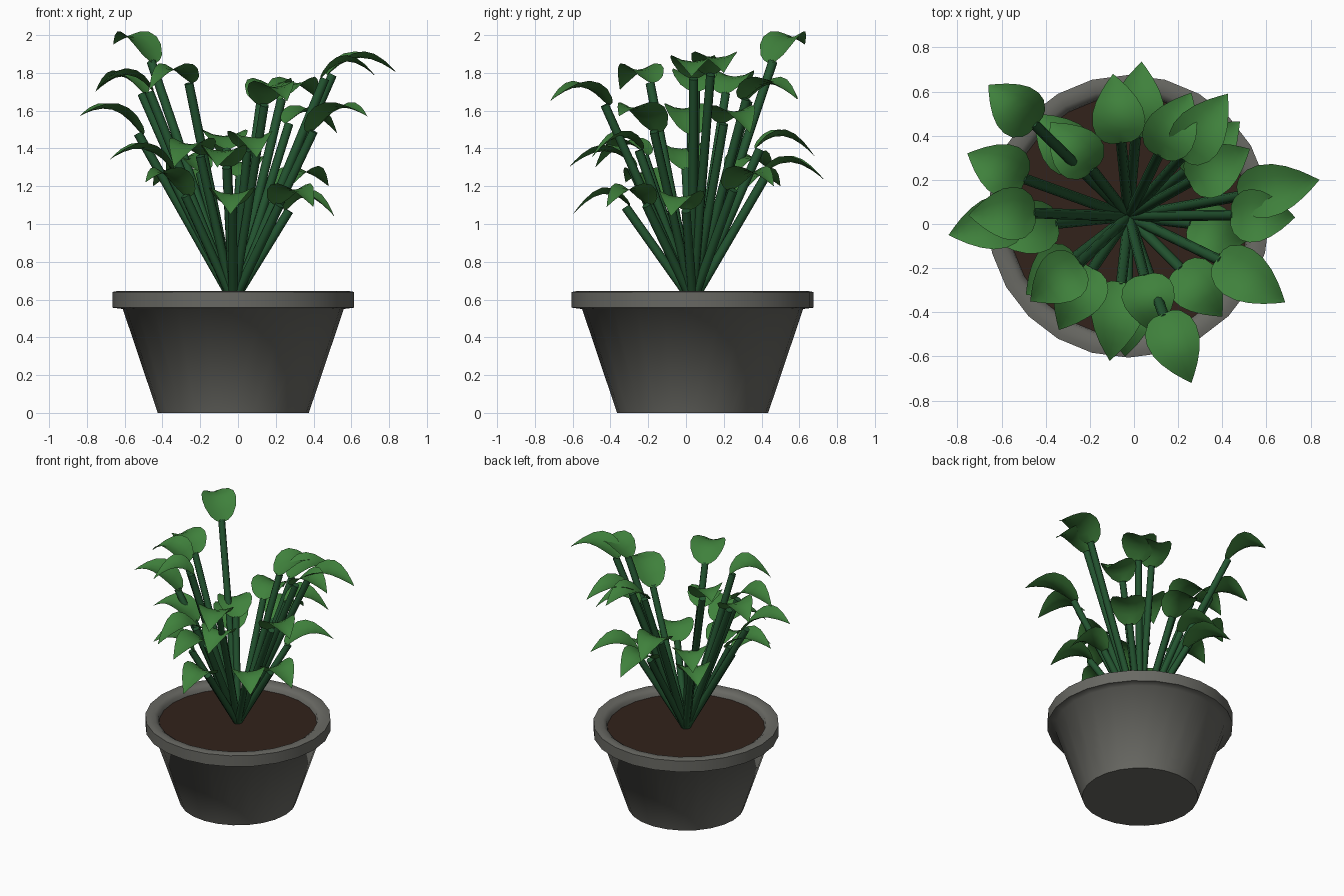
import bpy, bmesh, math
from mathutils import Vector

if "Cube" in bpy.data.objects:
    bpy.data.objects.remove(bpy.data.objects["Cube"])

CX, CY = -0.025, 0.035


def material(name, rgb):
    m = bpy.data.materials.new(name)
    m.diffuse_color = (*rgb, 1)
    m.use_nodes = True
    m.node_tree.nodes["Principled BSDF"].inputs["Base Color"].default_value = m.diffuse_color
    return m


def finish(name, bm, mat, angle=40):
    bmesh.ops.remove_doubles(bm, verts=bm.verts, dist=1e-5)
    me = bpy.data.meshes.new(name)
    bm.to_mesh(me)
    bm.free()
    ob = bpy.data.objects.new(name, me)
    bpy.context.collection.objects.link(ob)
    me.materials.append(mat)
    bpy.ops.object.select_all(action='DESELECT')
    ob.select_set(True)
    bpy.context.view_layer.objects.active = ob
    bpy.ops.object.shade_smooth_by_angle(angle=math.radians(angle))
    return ob


def lathe(name, profile, mat, n=24):
    bm = bmesh.new()
    rings = [[bm.verts.new((CX + r * math.cos(2 * math.pi * i / n),
                            CY + r * math.sin(2 * math.pi * i / n), z))
              for i in range(n)] for r, z in profile]
    for a, b in zip(rings, rings[1:]):
        for i in range(n):
            j = (i + 1) % n
            bm.faces.new((a[i], a[j], b[j], b[i]))
    bmesh.ops.remove_doubles(bm, verts=bm.verts, dist=1e-5)
    bmesh.ops.recalc_face_normals(bm, faces=bm.faces)
    return finish(name, bm, mat, 70)


pot_mat = material("pot_grey", (0.14, 0.14, 0.125))
soil_mat = material("soil_brown", (0.032, 0.016, 0.011))
stem_mat = material("stem_green", (0.017, 0.09, 0.03))
leaf_mat = material("leaf_green", (0.05, 0.22, 0.045))

# Pot with a thick rim, and the soil disc inside it
lathe("pot", [(0, 0), (0.40, 0), (0.585, 0.55), (0.64, 0.557),
              (0.64, 0.64), (0.615, 0.645), (0.575, 0.642), (0.55, 0.625),
              (0.54, 0.58)], pot_mat)
lathe("soil", [(0.545, 0.60), (0, 0.60)], soil_mat)

# Each plant shoot: stem end (x, y, z), leaf tip (x, y, z)
shoots = [
    ((-0.46, 0.46, 1.86), (-0.66, 0.63, 1.95)),
    ((-0.51, 0.21, 1.69), (-0.755, 0.32, 1.70)),
    ((-0.47, 0.05, 1.70), (-0.75, 0.04, 1.71)),
    ((-0.53, 0.03, 1.48), (-0.84, -0.05, 1.57)),
    ((-0.37, 0.00, 1.29), (-0.68, -0.05, 1.34)),
    ((-0.26, -0.19, 1.745), (-0.47, -0.35, 1.71)),
    ((-0.28, -0.16, 1.15), (-0.49, -0.32, 1.22)),
    ((-0.20, -0.22, 1.36), (-0.34, -0.48, 1.30)),
    ((-0.06, -0.29, 1.30), (-0.11, -0.62, 1.30)),
    ((-0.03, -0.32, 1.09), (-0.04, -0.60, 1.05)),
    ((0.05, -0.25, 1.39), (0.10, -0.50, 1.35)),
    ((0.14, -0.43, 1.63), (0.26, -0.72, 1.65)),
    ((0.22, -0.21, 1.10), (0.40, -0.42, 1.09)),
    ((0.40, -0.17, 1.49), (0.685, -0.355, 1.57)),
    ((0.27, 0.00, 1.07), (0.51, -0.08, 1.04)),
    ((0.46, 0.04, 1.77), (0.73, 0.03, 1.78)),
    ((0.50, 0.13, 1.79), (0.84, 0.20, 1.80)),
    ((0.27, 0.20, 1.53), (0.525, 0.34, 1.48)),
    ((0.23, 0.32, 1.66), (0.425, 0.59, 1.66)),
    ((0.25, 0.25, 1.18), (0.48, 0.465, 1.20)),
    ((0.12, 0.33, 1.65), (0.26, 0.595, 1.66)),
    ((0.01, 0.42, 1.25), (0.035, 0.735, 1.23)),
    ((-0.06, 0.39, 1.395), (-0.095, 0.68, 1.36)),
    ((-0.24, 0.28, 1.16), (-0.45, 0.50, 1.20)),
    ((-0.20, 0.26, 1.27), (-0.38, 0.46, 1.27)),
]

# Heart-shaped leaf: (t, half width, arch height) along its length
OUTLINE = [(-0.08, 0.045, 0.0), (-0.03, 0.08, 0.015), (0.10, 0.111, 0.05),
           (0.25, 0.121, 0.075), (0.43, 0.114, 0.086), (0.6, 0.092, 0.077),
           (0.77, 0.059, 0.052), (0.9, 0.027, 0.025), (1.0, 0.0, 0.0)]


def leaf(bm, base, tip):
    a, b = Vector(base), Vector(tip)
    d = b - a
    side = Vector((-d.y, d.x, 0)).normalized()
    rows = []
    for t, w, h in OUTLINE:
        row = []
        for s in (-1, -0.5, 0, 0.5, 1):
            p = a + d * t + side * (s * w)
            p.z += h + 0.036 * s * s * (w / 0.121)
            row.append(bm.verts.new(p))
        rows.append(row)
    for r, q in zip(rows, rows[1:]):
        for i in range(4):
            bm.faces.new((r[i], q[i], q[i + 1], r[i + 1]))


def stem(bm, start, end, r=0.024, n=8):
    a, b = Vector(start), Vector(end)
    mat = (b - a).to_track_quat('Z', 'Y').to_matrix().to_4x4()
    mat.translation = (a + b) / 2
    bmesh.ops.create_cone(bm, cap_ends=True, segments=n, radius1=r, radius2=r,
                          depth=(b - a).length, matrix=mat)


# All stems fan out of one point in the soil
stems, leaves = bmesh.new(), bmesh.new()
for end, tip in shoots:
    stem(stems, (CX, CY, 0.59), end)
    leaf(leaves, end, tip)
finish("stems", stems, stem_mat, 50)
bmesh.ops.dissolve_degenerate(leaves, dist=1e-5, edges=leaves.edges)
finish("leaves", leaves, leaf_mat, 60)
